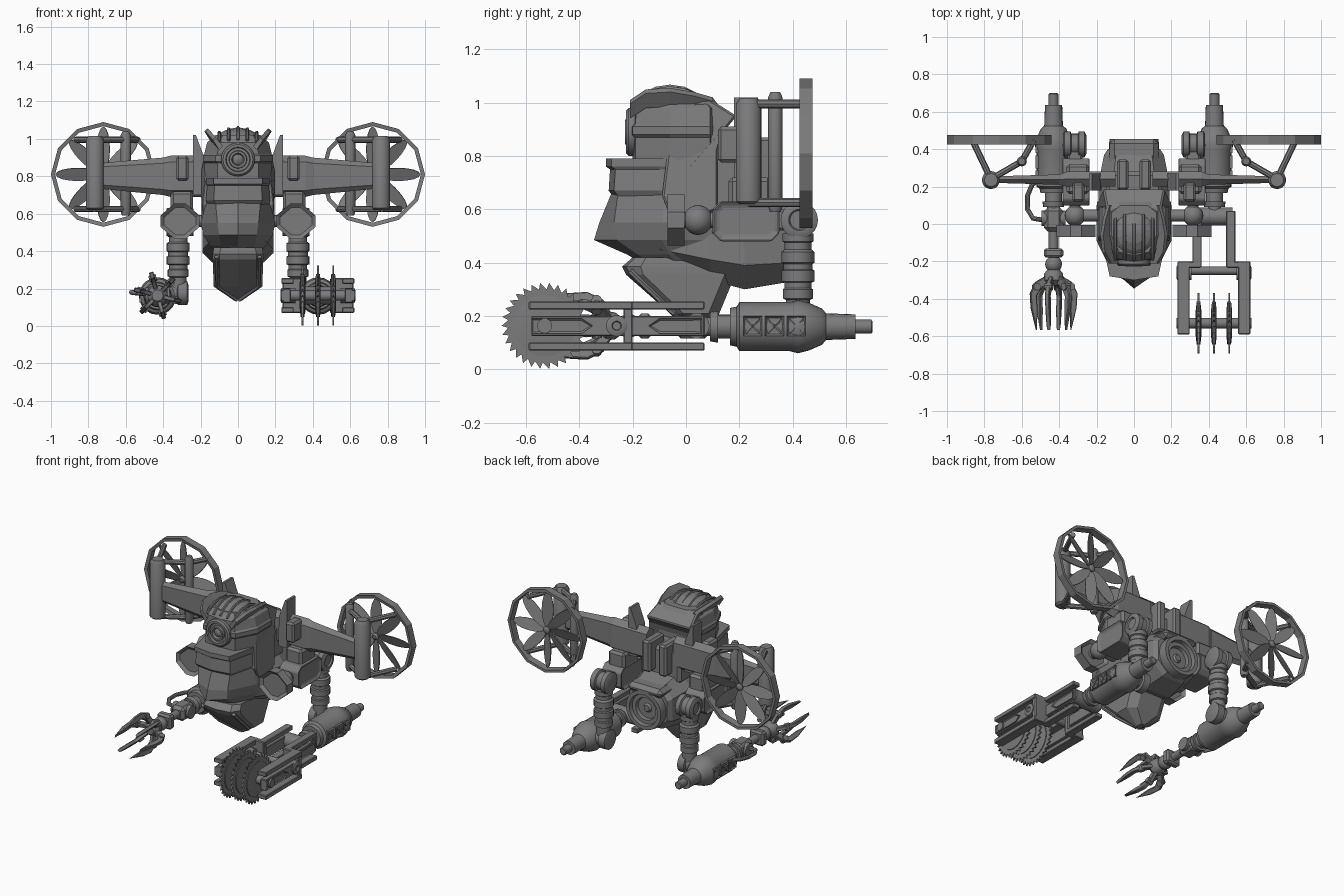
import bpy, bmesh
from math import sin, cos, pi, radians
from mathutils import Vector, Matrix

cube = bpy.data.objects.get("Cube")
if cube:
    bpy.data.objects.remove(cube, do_unlink=True)

GREY = (0.2, 0.2, 0.2, 1)
grey = bpy.data.materials.new("gunmetal_grey")
grey.use_nodes = True
grey.diffuse_color = GREY
grey.node_tree.nodes["Principled BSDF"].inputs["Base Color"].default_value = GREY
round_parts = []


# Helpers -----------------------------------------------------------------
def loft(name, rings, mirror=False, closed=False, smooth=False, bevel=0, inset=None, matrix=None):
    """Skin a list of equal rings; inset = (thickness, depth) panels the end caps."""
    bm = bmesh.new()
    vs = [[bm.verts.new(p) for p in ring] for ring in rings]
    n = len(vs[0])
    pairs = list(zip(vs, vs[1:])) + ([(vs[-1], vs[0])] if closed else [])
    for a, b in pairs:
        for i in range(n):
            bm.faces.new((a[i], a[(i + 1) % n], b[(i + 1) % n], b[i]))
    caps = [] if closed else [bm.faces.new(vs[0][::-1]), bm.faces.new(vs[-1])]
    bmesh.ops.recalc_face_normals(bm, faces=bm.faces)
    if inset:
        bmesh.ops.inset_individual(bm, faces=caps, thickness=inset[0], depth=inset[1])
    if matrix:
        bm.transform(matrix)
    me = bpy.data.meshes.new(name)
    bm.to_mesh(me)
    bm.free()
    me.materials.append(grey)
    ob = bpy.data.objects.new(name, me)
    bpy.context.collection.objects.link(ob)
    if bevel:
        mod = ob.modifiers.new("bevel", "BEVEL")
        mod.width, mod.segments = bevel, 1
    if mirror:
        ob.modifiers.new("mirror", "MIRROR")
    if smooth:
        round_parts.append(ob)
    return ob


def place(axis, u, v, t):
    return {"x": (t, u, v), "y": (u, t, v), "z": (u, v, t)}[axis]


def prism(name, axis, pts, a, b, **kw):
    return loft(name, [[place(axis, u, v, t) for u, v in pts] for t in (a, b)], **kw)


def box(name, x, y, z, **kw):
    return prism(name, "x", [(y[0], z[0]), (y[1], z[0]), (y[1], z[1]), (y[0], z[1])], x[0], x[1], **kw)


def lathe(name, axis, centre, profile, n=20, **kw):
    angles = [2 * pi * i / n for i in range(n)]
    kw.setdefault("smooth", True)
    return loft(name, [[place(axis, centre[0] + r * sin(a), centre[1] + r * cos(a), t) for a in angles]
                       for t, r in profile], **kw)


def tube(name, pts, r, n=10, **kw):
    pts = [Vector(p) for p in pts]
    rings = []
    for i, p in enumerate(pts):
        d = pts[min(i + 1, len(pts) - 1)] - pts[max(i - 1, 0)]
        q = d.to_track_quat("Z", "Y")
        rings.append([p + q @ Vector((r * cos(2 * pi * k / n), r * sin(2 * pi * k / n), 0)) for k in range(n)])
    return loft(name, rings, smooth=True, **kw)


def ball(name, c, r, stretch=1, **kw):
    steps = [pi * (i + .3) / 10.6 for i in range(11)]
    return lathe(name, "z", c[:2], [(c[2] - stretch * r * cos(a), r * sin(a)) for a in steps], **kw)


def hull(name, rows, **kw):
    """Horizontal sections: z, nose y, front half width, front y, half width, side y, back y."""
    rings = []
    for z, yn, wf, yf, w, ys, yb in rows:
        half = [(wf, yf), (w, ys), (w, yb - .04), (w * .6, yb)]
        rings.append([(0, yn, z)] + [(x, y, z) for x, y in half] + [(-x, y, z) for x, y in half[::-1]])
    return loft(name, rings, **kw)


# Head, chest and prow ----------------------------------------------------
hull("head", [(.76, -.2, .11, -.19, .175, -.06, .13), (.87, -.2, .11, -.19, .18, -.06, .13),
              (.88, -.21, .12, -.2, .188, -.06, .13), (.91, -.21, .12, -.2, .188, -.06, .13),
              (.92, -.2, .11, -.19, .18, -.06, .13), (.98, -.2, .1, -.185, .165, -.06, .13),
              (1.02, -.17, .08, -.15, .12, -.06, .1)])
ball("head_dome", (0, -.05, .95), .145, stretch=.76, n=14, smooth=False)
for x in (-.1, -.05, 0, .05, .1):
    tube("dome_rib", [(x, -.06 + .14 * cos(a), .955 + (.105 - 2.5 * x * x) * sin(a))
                      for a in [pi * k / 8 for k in range(1, 8)]], .009, 6)
loft("brow", [[(x, y, z), (x + .04, y, z + .05), (x + .055, y, z + .035), (x + .02, y, z - .02)]
              for x, y, z in [(.08, -.21, .96), (.115, -.15, 1), (.125, -.06, 1.005), (.11, .03, .99), (.09, .1, .97)]],
     mirror=True)
lathe("eye_lens", "y", (0, .89), [(-.16, .09), (-.215, .09), (-.225, .08), (-.225, .066), (-.21, .062), (-.21, .048),
                                  (-.228, .046), (-.228, .034), (-.212, .028), (-.222, .012)], n=24)
cowl = [(-.05, .97), (.08, 1.02), (.19, .95), (.14, .89), (.12, .82), (.12, .6), (-.04, .53), (-.09, .65)]
loft("side_cowl", [[(s * (.195 - max(0, z - .85) * .3), y, z) for y, z in cowl] for s in (-1, 1)], bevel=.008)
hull("chest_plate", [(.65, -.275, .12, -.255, .165, -.09, .12), (.67, -.29, .13, -.27, .172, -.1, .12),
                     (.75, -.285, .125, -.265, .165, -.1, .12), (.76, -.3, .13, -.28, .17, -.1, .12),
                     (.79, -.3, .13, -.28, .17, -.1, .12)])
hull("lower_chest", [(.4, -.17, .07, -.14, .125, -.04, .13), (.43, -.22, .09, -.18, .15, -.06, .14),
                     (.485, -.345, .1, -.26, .185, -.09, .14), (.55, -.325, .11, -.27, .2, -.09, .14),
                     (.66, -.28, .12, -.255, .17, -.08, .14)])
hull("prow", [(.42, -.2, .09, -.19, .13, -.15, .19), (.385, -.24, .1, -.225, .135, -.17, .19),
              (.355, -.225, .1, -.21, .135, -.16, .185), (.21, -.06, .1, -.045, .13, -.01, .125),
              (.135, .03, .01, .035, .02, .04, .09)])
tube("prow_edge", [(.115, -.21, .37), (.11, -.045, .21), (.005, .03, .14)], .012, 6, mirror=True)

# Belly and rear thruster -------------------------------------------------
rings = []
for y, w, lo, hi in [(-.1, .15, .4, .6), (.09, .19, .335, .64), (.22, .19, .3, .66), (.37, .16, .325, .62), (.4, .14, .34, .6)]:
    m, h = (lo + hi) / 2, (hi - lo) / 4
    half = [(w * .5, lo), (w, m - h), (w, m + h), (w * .6, hi)]
    rings.append([(x, y, z) for x, z in half] + [(-x, y, z) for x, z in half[::-1]])
loft("belly", rings)
lathe("thruster", "y", (0, .46), [(.34, .125), (.42, .135), (.455, .13), (.455, .105), (.43, .1), (.43, .075),
                                  (.408, .07), (.408, .03), (.42, .02)], n=24)
box("back_pack", (-.15, .15), (.1, .28), (.6, .82), bevel=.02)
box("back_vent", (.03, .09), (.18, .345), (.66, .87), bevel=.012, mirror=True)
box("back_cover", (-.13, .13), (.25, .455), (.56, .62), bevel=.025)

# Wings and ducted fans ---------------------------------------------------
def wing_ring(x, y0, y1, z0, z1):
    c = (z1 - z0) * .15
    ym = (y0 + y1) / 2
    return [(x, ym, z0), (x, y1, z0 + c), (x, y1, z1 - c), (x, ym, z1), (x, y0, z1 - c), (x, y0, z0 + c)]


loft("wing", [wing_ring(.1, .2, .28, .69, .91), wing_ring(.36, .2, .28, .69, .91),
              wing_ring(.4, .21, .265, .7, .9), wing_ring(.75, .22, .255, .735, .87)], mirror=True)
box("wing_bracket", (.265, .33), (.12, .22), (.775, .91), bevel=.012, mirror=True)
prism("wing_fin", "y", [(.175, .7), (.24, .7), (.24, 1.02), (.225, 1.02), (.18, .9)], .18, .27, mirror=True)
box("wing_mount", (.24, .36), (.16, .32), (.61, .72), bevel=.015, mirror=True)
lathe("wing_pillar", "z", (.765, .235), [(.62, .035), (.63, .048), (.995, .048), (1.015, .035)], mirror=True)
lathe("fan_post", "z", (.6, .335), [(.59, .02), (.61, .027), (1.02, .027), (1.04, .018)], n=12, mirror=True)
for z in (.625, .995):
    tube("outer_strut", [(.765, .24, z), (.865, .45, z)], .017, 8, mirror=True)
    tube("inner_strut", [(.765, .24, z), (.6, .335, z)], .017, 8, mirror=True)
    tube("inner_strut_tip", [(.6, .335, z), (.535, .45, z)], .017, 8, mirror=True)
lathe("fan_ring", "y", (.72, .81), [(.43, .258), (.425, .28), (.475, .28), (.475, .262)], n=12,
      closed=True, smooth=False, mirror=True)
lathe("fan_hub", "y", (.72, .81), [(.425, .012), (.435, .024), (.46, .024), (.468, .012)], n=12, mirror=True)
petal = [(.135 + .12 * cos(a), .037 * sin(a)) for a in [pi * k / 8 for k in range(16)]]
for k in range(8):
    turn = (Matrix.Translation((.72, .447, .81)) @ Matrix.Rotation(k * pi / 4, 4, "Y")
            @ Matrix.Rotation(radians(22), 4, "X"))
    prism("fan_blade", "y", petal, -.003, .003, matrix=turn, mirror=True)

# Shoulders and upper arms ------------------------------------------------
c = .31, .56
diamond = [(.105, .03), (.03, .095), (-.03, .095), (-.105, .03), (-.105, -.03), (-.03, -.095), (.03, -.095), (.105, -.03)]
prism("shoulder_shield", "y", [(c[0] + u, c[1] + v) for u, v in diamond], -.07, -.005, mirror=True, inset=(.022, -.018))
ball("shoulder_ball", (.315, .045, .56), .056, mirror=True)
tube("shoulder_axle", [(.12, .045, .56), (.31, .045, .56)], .032, 12, mirror=True)
tube("shoulder_link", [(.315, -.02, .56), (.315, .12, .56)], .03, 12, mirror=True)
panel = [(.1, .51), (.13, .48), (.32, .48), (.35, .51), (.35, .6), (.32, .63), (.13, .63), (.1, .6)]
prism("shoulder_box", "x", panel, .235, .385, mirror=True, inset=(.022, -.014), bevel=.005)
box("elbow_link", (.275, .355), (.33, .42), (.52, .6), bevel=.01, mirror=True)
lathe("upper_elbow", "x", (.425, .56), [(.255, .05), (.265, .07), (.295, .07), (.3, .058), (.335, .058), (.34, .07),
                                        (.372, .07), (.38, .055), (.38, .04), (.37, .035)], mirror=True)
lathe("upper_arm", "z", (.42, .32), [(0, 0.01)] * 2, n=3).hide_render = True
bpy.data.objects.remove(round_parts.pop(), do_unlink=True)
lathe("upper_arm", "z", (.32, .42), [(.2, .045), (.26, .045), (.265, .056), (.3, .056), (.305, .05), (.325, .05),
                                     (.33, .062), (.37, .062), (.375, .054), (.395, .054), (.4, .062), (.44, .062),
                                     (.45, .05), (.475, .05), (.48, .058), (.51, .058)], mirror=True)
lathe("lower_elbow", "x", (.42, .175), [(.265, .045), (.272, .064), (.32, .064), (.325, .05), (.4, .05)], mirror=True)

# Forearms ----------------------------------------------------------------
lathe("forearm", "y", (.43, .16), [(.7, .02), (.695, .026), (.635, .026), (.635, .046), (.525, .05), (.51, .068),
                                   (.46, .09), (.42, .1), (.39, .092), (.2, .092), (.19, .075), (.165, .07),
                                   (.165, .045), (.12, .045), (.12, .06), (.09, .055), (.09, .035), (.03, .035)], mirror=True)
for k in range(3):
    y = .215 + k * .082
    prism("forearm_panel", "x", [(y, .125), (y + .07, .125), (y + .07, .2), (y, .2)], .48, .527, mirror=True, inset=(.01, -.008))
    tube("panel_bar", [(.521, y + .01, .135), (.521, y + .06, .19)], .006, 6, mirror=True)
    tube("panel_bar", [(.521, y + .06, .135), (.521, y + .01, .19)], .006, 6, mirror=True)

# Left arm: triple saw ----------------------------------------------------
X, Z, SAW = .427, .163, -.53
lathe("saw_pivot", "x", (.04, Z), [(X - .1, .04), (X - .1, .048), (X + .1, .048), (X + .1, .04)])
lathe("saw_cross_bar", "x", (-.25, Z), [(X - .19, .022), (X + .19, .022)])
lathe("saw_axle", "x", (SAW, Z), [(X - .2, .028), (X + .2, .028)])
teeth = []
for k in range(30):
    for turn, r in ((0, .162), (.25, .138)):
        a = 2 * pi * (k + turn) / 30
        teeth.append((SAW + r * cos(a), Z + r * sin(a)))
for x in (X - .082, X, X + .082):
    prism("saw_blade", "x", teeth, x - .005, x + .005)
    lathe("saw_disc", "x", (SAW, Z), [(x - .015, .07), (x - .01, .115), (x + .01, .115), (x + .015, .07)], n=24)
for s in (-1, 1):
    for part, a, b, y0, y1 in (("outer", .13, .195, -.59, -.2), ("inner", .065, .115, -.23, .07)):
        side = sorted((X + s * a, X + s * b))
        for z in (.07, .225):
            box("saw_" + part + "_rail", side, (y0, y1), (z, z + .03), bevel=.004)
        thin = sorted((X + s * (a + .015), X + s * (b - .008)))
        box("saw_" + part + "_web", thin, (y0 + .01, y1), (.125, .2), bevel=.004)
    for y0, y1, d in ((-.58, -.39, .187), (.06, -.1, .107)):
        tip = y1 + (.04 if y1 > y0 else -.04)
        prism("saw_arrow_plate", "x", [(y0, .135), (y1, .135), (tip, Z), (y1, .19), (y0, .19)],
              *sorted((X + s * (d - .02), X + s * (d + .008))), inset=(.008, -.006))
    lathe("saw_hub_cap", "x", (-.26, Z), [(X + s * .12, .04), (X + s * .195, .04), (X + s * .2, .03), (X + s * .2, .018),
                                          (X + s * .19, .015)])
    box("saw_step_plate", sorted((X + s * .07, X + s * .19)), (-.235, -.2), (.07, .255), bevel=.005)

# Right arm: claw ---------------------------------------------------------
cx = -.43
box("claw_wrist_block", (cx - .05, cx + .05), (-.04, .09), (.115, .21), bevel=.02)
lathe("claw_wrist_pivot", "x", (.03, Z), [(cx - .065, .035), (cx - .065, .042), (cx + .065, .042), (cx + .065, .035)])
tube("claw_neck", [(cx, -.02, Z), (cx, -.2, Z)], .026, 12)
box("claw_collar", (cx - .052, cx + .052), (-.18, -.13), (.115, .21), bevel=.012)
ball("claw_ball", (cx, -.215, Z), .045)
lathe("claw_palm", "y", (cx, Z), [(-.24, .03), (-.265, .05), (-.3, .055), (-.33, .03)], n=12)
finger = [(.03, -.27), (.1, -.31), (.13, -.37), (.125, -.45), (.095, -.57), (.09, -.46), (.095, -.385), (.07, -.345), (.02, -.31)]
for k in range(6):
    turn = Matrix.Translation((cx, 0, Z)) @ Matrix.Rotation(k * pi / 3 + .25, 4, "Y")
    prism("claw_finger", "z", finger, -.012, .012, matrix=turn, bevel=.004)
    lathe("claw_knuckle", "z", (.095, -.335), [(-.02, .02), (.02, .02)], n=10, matrix=turn)
tube("claw_hose", [(cx - .07, .24, .18), (cx - .115, .21, .18), (cx - .14, .15, .18), (cx - .14, .08, .18),
                   (cx - .11, .03, .175), (cx - .05, .02, .17)], .013)

# Smooth the turned parts, keeping hard edges -----------------------------
bpy.ops.object.select_all(action="DESELECT")
for ob in round_parts:
    ob.select_set(True)
bpy.context.view_layer.objects.active = round_parts[0]
bpy.ops.object.shade_smooth_by_angle(angle=radians(35))
